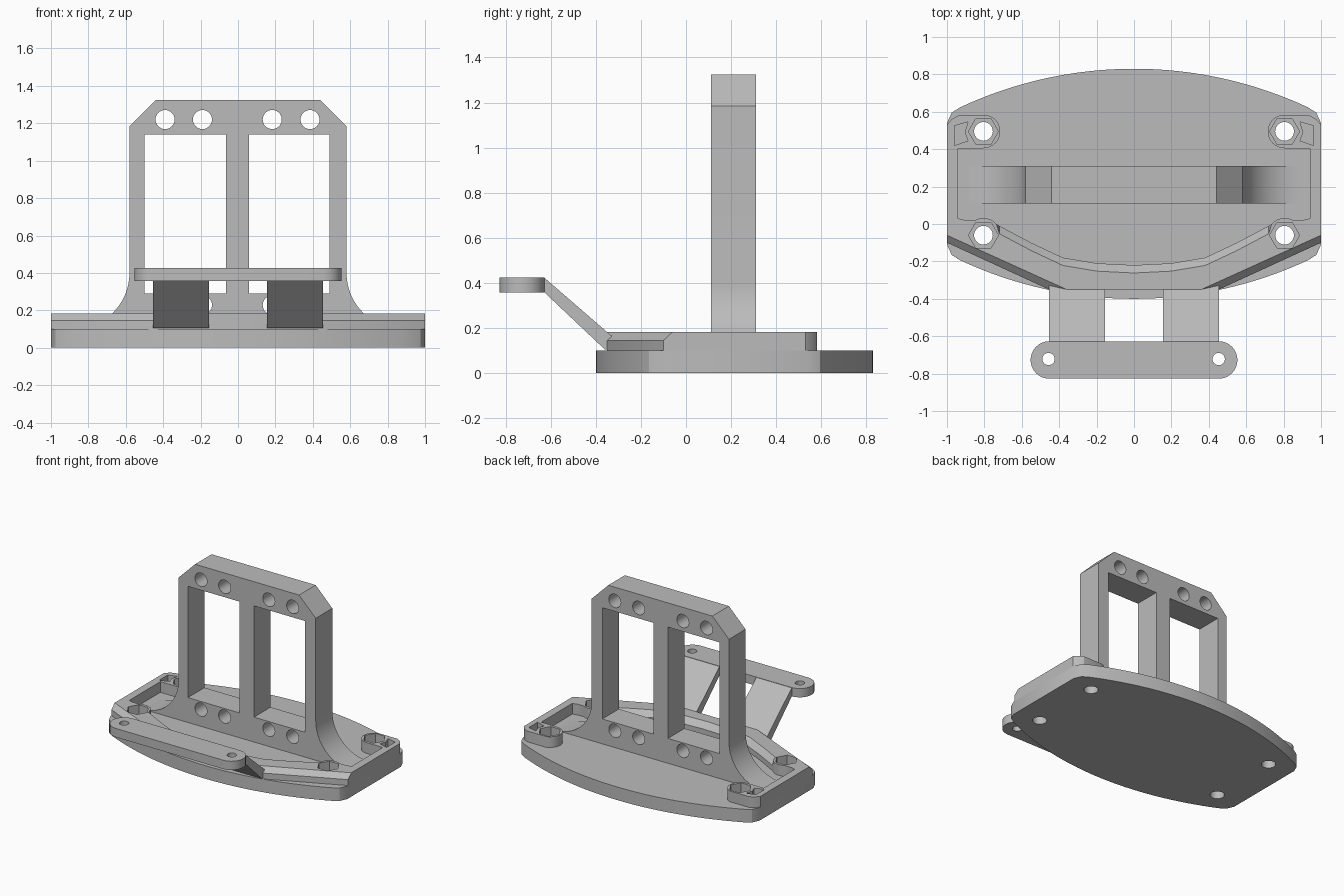
import bpy, bmesh, math

cube = bpy.data.objects.get("Cube")
if cube:
    bpy.data.objects.remove(cube)

grey = bpy.data.materials.new("plain grey")
grey.use_nodes = True
grey.diffuse_color = (0.5, 0.5, 0.5, 1)
grey.node_tree.nodes["Principled BSDF"].inputs["Base Color"].default_value = (0.5, 0.5, 0.5, 1)

PLANES = {"xy": lambda a, b, c: (a, b, c),
          "xz": lambda a, b, c: (a, c, b),
          "yz": lambda a, b, c: (c, a, b)}


def arc(cx, cy, r, start, end, steps=8):
    angles = [math.radians(start + (end - start) * i / steps) for i in range(steps + 1)]
    return [(cx + r * math.cos(t), cy + r * math.sin(t)) for t in angles]


def circle(cx, cy, r, sides=32):
    return arc(cx, cy, r, 0, 360, sides)[:-1]


def box(a0, a1, b0, b1):
    return [(a0, b0), (a1, b0), (a1, b1), (a0, b1)]


def flip(outline):
    return [(-a, b) for a, b in reversed(outline)]


def mirrored(half):
    """Close a half outline that starts and ends near the centre line."""
    return half + [p for p in flip(half) if abs(p[0]) > 1e-6]


def loft(bm, rings, plane="xy"):
    """Stack outlines with the same point count along the plane's normal."""
    loops = [[bm.verts.new(PLANES[plane](a, b, c)) for a, b in pts] for pts, c in rings]
    n = len(loops[0])
    for low, high in zip(loops, loops[1:]):
        for i in range(n):
            j = (i + 1) % n
            bm.faces.new((low[i], low[j], high[j], high[i]))
    bm.faces.new(loops[0])
    bm.faces.new(loops[-1])


def part(name, solids, plane="xy"):
    bm = bmesh.new()
    for rings in solids:
        loft(bm, rings, plane)
    bmesh.ops.recalc_face_normals(bm, faces=bm.faces)
    mesh = bpy.data.meshes.new(name)
    bm.to_mesh(mesh)
    bm.free()
    mesh.materials.append(grey)
    obj = bpy.data.objects.new(name, mesh)
    bpy.context.collection.objects.link(obj)
    return obj


def cut(obj, solids, plane="xy"):
    cutter = part("cutter", solids, plane)
    cutter.hide_render = True
    mod = obj.modifiers.new("cut", "BOOLEAN")
    mod.operation, mod.solver, mod.object = "DIFFERENCE", "EXACT", cutter
    graph = bpy.context.evaluated_depsgraph_get()
    mesh = bpy.data.meshes.new_from_object(obj.evaluated_get(graph))
    obj.modifiers.clear()
    obj.data = mesh
    bpy.data.objects.remove(cutter)


def prism(outline, low, high):
    return [(outline, low), (outline, high)]


BOLTS = [(x, y) for x in (-0.805, 0.805) for y in (-0.06, 0.495)]

# Base plate with bowed front and back edges
swing = math.degrees(math.asin(0.93 / 2.2))
base_half = (arc(0, 0.83 - 2.2, 2.2, 90, 90 - swing, 16)
             + [(0.975, 0.595), (1, 0.54), (1, -0.11), (0.975, -0.165)]
             + arc(0, 1.8, 2.2, swing - 90, -90, 16))
base = part("base_plate", [prism(mirrored(base_half), 0, 0.1)])
cut(base, [prism(circle(x, y, 0.05), -0.1, 0.2) for x, y in BOLTS])

# Raised rim, bevelled along its slanted front walls
def rim_outline(side_y, front_x):
    return mirrored([(0, 0.58), (0.94, 0.58), (0.975, 0.56), (1, 0.53),
                     (1, side_y), (front_x, -0.35), (0, -0.35)])


def pocket_outline(bend):
    back_boss = arc(0.805, 0.495, 0.09, 90, 270, 12)
    front_boss = arc(0.805, -0.06, 0.092, 60, 140, 6)
    bow = [(0.72, -0.01 - bend), (0.55, -0.1 - bend), (0.38, -0.18 - bend),
           (0.2, -0.21 - bend), (0, -0.22 - bend)]
    return mirrored([(0, 0.9), (0.805, 0.9)] + back_boss
                    + [(0.94, 0.405), (0.94, 0.03), (0.9, 0.02)] + front_boss + bow)


lower, upper = rim_outline(-0.1, 0.455), rim_outline(-0.06, 0.36)
rim = part("raised_rim", [[(lower, 0.1), (lower, 0.145), (upper, 0.182)]])
inner, outer = pocket_outline(0), pocket_outline(0.042)
cut(rim, [[(inner, 0.05), (inner, 0.14), (outer, 0.182), (outer, 0.25)]])
notch = [(0.96, 0.42), (0.96, 0.525), (0.888, 0.545), (0.905, 0.49), (0.888, 0.445)]
cut(rim, [prism(circle(x, y, 0.08, 6), 0.05, 0.25) for x, y in BOLTS]
    + [prism(o, 0.05, 0.25) for o in (notch, flip(notch))])

# Upright frame with flared feet, two windows and two rows of holes
frame_half = ([(0, 1.325), (0.44, 1.325), (0.58, 1.185)]
              + arc(0.88, 0.4, 0.3, 180, 270, 14) + [(0, 0.1)])
frame = part("upright_frame", [prism(mirrored(frame_half), 0.11, 0.31)], "xz")
windows = [box(-0.5, -0.065, 0.29, 1.14), box(0.058, 0.49, 0.29, 1.14)]
holes = [circle(x, z, 0.051) for x in (-0.39, -0.19, 0.183, 0.385) for z in (0.228, 1.22)]
cut(frame, [prism(o, 0, 0.5) for o in windows + holes], "xz")

# Front crossbar with rounded ends
bar_outline = arc(0.453, -0.727, 0.1, -90, 90, 16) + arc(-0.453, -0.727, 0.1, 90, 270, 16)
bar = part("front_crossbar", [prism(bar_outline, 0.358, 0.425)])
cut(bar, [prism(circle(x, -0.722, 0.033, 24), 0.2, 0.6) for x in (-0.457, 0.453)])

# Sloping arms that carry the crossbar
arm_profile = [(-0.63, 0.36), (-0.63, 0.425), (-0.33, 0.165), (-0.33, 0.105), (-0.36, 0.105)]
arms = [part(name, [prism(arm_profile, low, high)], "yz")
        for name, low, high in (("left_arm", 0.155, 0.455), ("right_arm", -0.455, -0.155))]

# Smooth the round surfaces and keep the edges crisp
bpy.ops.object.select_all(action="DESELECT")
for obj in [base, rim, frame, bar] + arms:
    obj.select_set(True)
bpy.context.view_layer.objects.active = base
bpy.ops.object.shade_smooth_by_angle(angle=math.radians(25))
